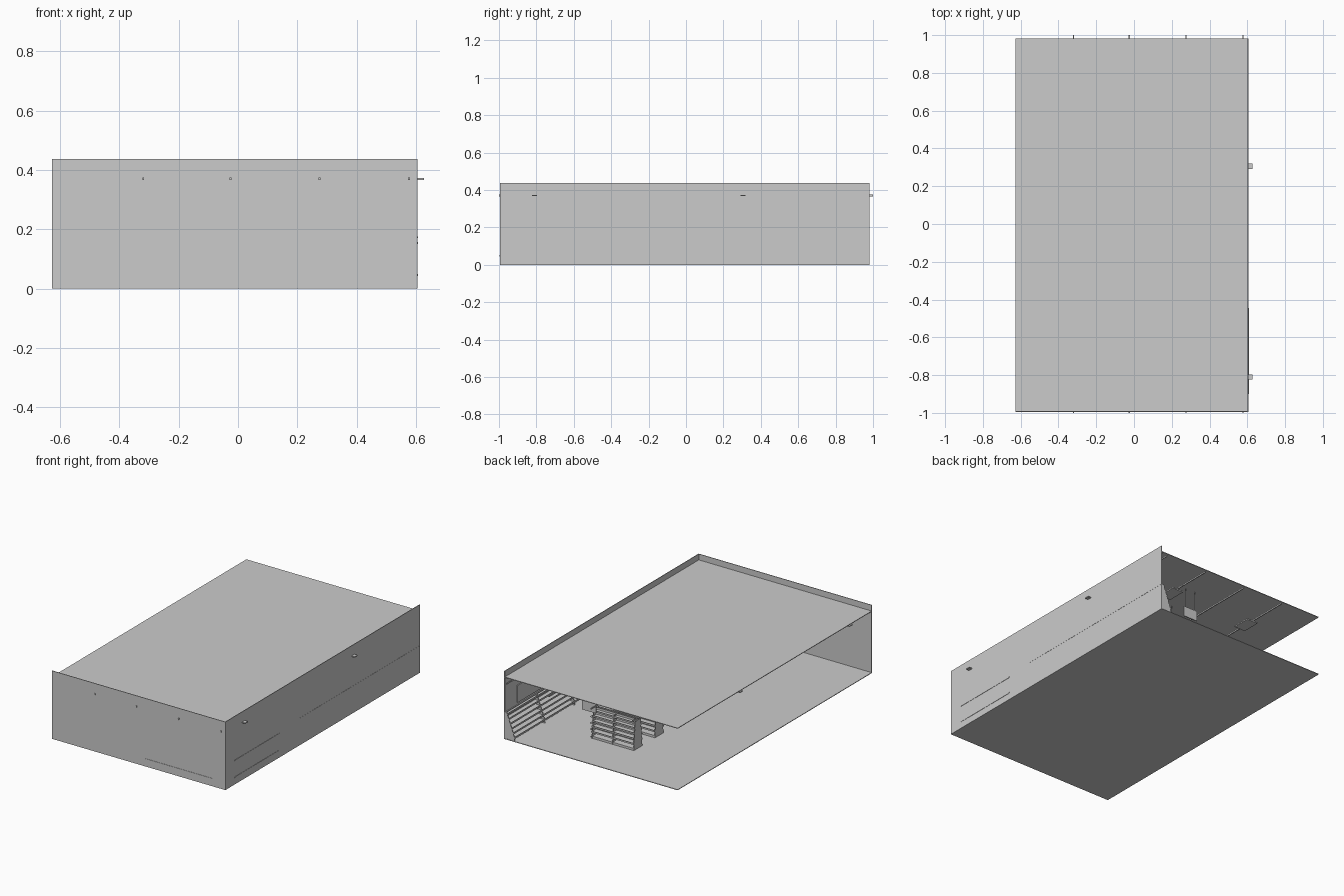
import bpy, bmesh
from mathutils import Vector

if "Cube" in bpy.data.objects:
    bpy.data.objects.remove(bpy.data.objects["Cube"])

X0, X1, Y0, Y1 = -0.628, 0.606, -0.994, 0.982   # room footprint
TOP, CEIL, RAIL = 0.438, 0.40, 0.37
T = 0.004                                        # sheet thickness


def add_box(bm, x, y, z):
    """Box from (min, max) pairs."""
    vs = bmesh.ops.create_cube(bm, size=1)["verts"]
    for v in vs:
        v.co = Vector([(a + b) / 2 + c * (b - a) for c, (a, b) in zip(v.co, (x, y, z))])


def add_prism(bm, pts, along):
    """Extrude a closed 3D polygon along a vector."""
    f = bm.faces.new([bm.verts.new(p) for p in pts])
    new = bmesh.ops.extrude_face_region(bm, geom=[f])["geom"]
    bmesh.ops.translate(bm, vec=along, verts=[g for g in new if isinstance(g, bmesh.types.BMVert)])


def finish(bm, name):
    bmesh.ops.recalc_face_normals(bm, faces=bm.faces)
    me = bpy.data.meshes.new(name)
    bm.to_mesh(me)
    bm.free()
    ob = bpy.data.objects.new(name, me)
    bpy.context.collection.objects.link(ob)
    return ob


def boxes(name, items):
    bm = bmesh.new()
    for it in items:
        add_box(bm, *it)
    return finish(bm, name)


# Room shell: open at the back and the left
boxes("floor", [((X0, X1), (Y0, Y1), (0, T))])
boxes("ceiling", [((X0, X1), (Y0, Y1), (CEIL - T, CEIL))])
boxes("front_wall", [((X0, X1), (Y0, Y0 + T), (0, TOP))])
boxes("right_wall", [((X1 - T, X1), (Y0, Y1), (0, TOP))])

# Lighting rails, long ones and cross beams poking through the walls
rails = (-0.32, -0.025, 0.275, 0.577)
boxes("long_rails", [((x - .003, x + .003), (-1, 1), (RAIL - .004, RAIL + .005)) for x in rails])
boxes("cross_beams", [((X0 + .02, 0.628), (y - .014, y + .014), (RAIL - .003, RAIL + .003))
                      for y in (0.305, -0.81)])
boxes("ceiling_lights", [((x - .04, x + .04), (y - .06, y + .06), (RAIL - .012, RAIL - .004))
                         for x in (-0.31, 0.275) for y in (0.68, 0.08, -0.52)])

# Sloping wall shelves along the right wall
bm = bmesh.new()
xw = X1 - T
start, end, height = -0.25, Y1 - .002, 0.175
for y in (start, 0.067, 0.368, 0.67, end - .004):
    add_prism(bm, [(xw, y, T), (xw - .07, y, T), (xw - .066, y, .03), (xw - .012, y, height),
                   (xw, y, height)], (0, .004, 0))
for i in range(6):
    z = .022 + i * .028
    d = .068 - .054 * max(0, z - .03) / .145
    add_box(bm, (xw - d, xw), (start, end), (z, z + .004))
    add_box(bm, (xw - d - .002, xw - d + .002), (start, end), (z - .002, z + .008))
add_box(bm, (xw - .006, xw + .005), (start, end), (height - .004, height))
finish(bm, "wall_shelves")

# Framed panel above the wall shelves
boxes("wall_panel", [((xw - .006, xw), (0.56, 0.86), (0.19, 0.30))])


# Double-sided aisle shelf with an end post
def aisle_shelf(y, n):
    xa, xb = -0.11, 0.19
    bm = bmesh.new()
    add_box(bm, (xa, xb), (y - .003, y + .003), (T, .19))
    add_box(bm, (xa, xb), (y - .042, y + .042), (T, .018))
    for i in range(5):
        z, d = .045 + i * .032, .046 - i * .004
        add_box(bm, (xa, xb), (y - d, y + d), (z, z + .004))
        for s in (-d, d):
            add_box(bm, (xa, xb), (y + s - .002, y + s + .002), (z - .002, z + .008))
    for x in (xa, (xa + xb) / 2, xb - .004):
        add_prism(bm, [(x, y - .044, T), (x, y + .044, T), (x, y + .028, .185), (x, y - .028, .185)],
                  (.004, 0, 0))
    finish(bm, f"aisle_shelf_{n}")
    post = [((xb, xb + .015), (y - .033, y + .033), (0, .008)),
            ((xb + .003, xb + .012), (y - .006, y + .006), (0, .21))]
    post += [((xb, xb + .02), (y - .03, y + .03), (z, z + .004)) for z in (.05, .09, .13, .17)]
    boxes(f"end_post_{n}", post)
    # Hanging aisle sign with two thin hangers
    ys = y + .09
    sign = [((.125, .225), (ys - .003, ys + .003), (.2, .267))]
    sign += [((x - .001, x + .001), (ys - .001, ys + .001), (.267, CEIL - T)) for x in (.14, .21)]
    boxes(f"aisle_sign_{n}", sign)


for n, y in enumerate((-0.215, 0.0, 0.22, 0.43, 0.645)):
    aisle_shelf(y, n)

# Two-tier side rack and low front rack in the front right corner
side = [((xw - .09, X1 + .002), (-.90, -.445), (z, z + .006)) for z in (.043, .151)]
side += [((xw - .008, xw), (y - .003, y + .003), (T, .165)) for y in (-.89, -.65, -.455)]
boxes("side_rack", side)
front = [((.03, .515), (Y0 - .002, Y0 + .09), (.045, .051))]
front += [((x - .003, x + .003), (Y0 + T, Y0 + .085), (T, .045)) for x in (.04, .27, .505)]
boxes("front_rack", front)
